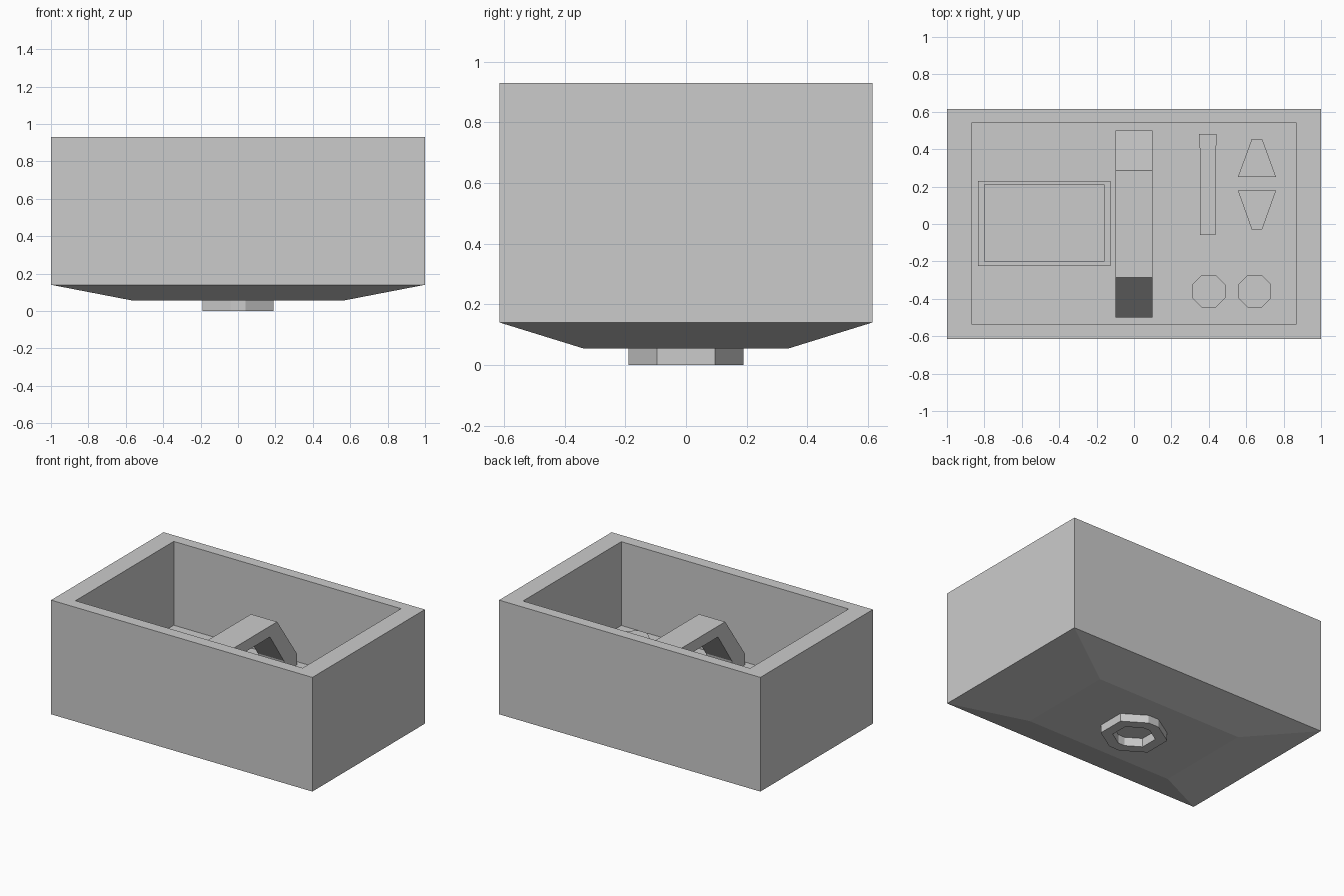
import bpy, bmesh
from math import pi, cos, sin

if "Cube" in bpy.data.objects:
    bpy.data.objects.remove(bpy.data.objects["Cube"])

FLOOR = 0.35
RIM = 0.93


def rect(x0, x1, y0, y1):
    return [(x0, y0), (x1, y0), (x1, y1), (x0, y1)]


def finish(name, bm):
    bmesh.ops.recalc_face_normals(bm, faces=bm.faces)
    mesh = bpy.data.meshes.new(name)
    bm.to_mesh(mesh)
    bm.free()
    ob = bpy.data.objects.new(name, mesh)
    bpy.context.collection.objects.link(ob)
    return ob


def loft(name, levels):
    """Closed or open solid through stacked outlines: [(outline, z), ...], capped at both ends."""
    bm = bmesh.new()
    rings = [[bm.verts.new((x, y, z)) for x, y in pts] for pts, z in levels]
    n = len(rings[0])
    for a, b in zip(rings, rings[1:]):
        for i in range(n):
            j = (i + 1) % n
            bm.faces.new((a[i], a[j], b[j], b[i]))
    bm.faces.new(rings[0])
    bm.faces.new(rings[-1])
    return finish(name, bm)


def prism(name, pts, z0, z1):
    return loft(name, [(pts, z0), (pts, z1)])


# Open case: tapered underside, walls, rim, inner walls and floor
inner = rect(-0.87, 0.87, -0.535, 0.54)
case = loft("case", [
    (rect(-0.56, 0.56, -0.34, 0.34), 0.055),
    (rect(-1, 1, -0.615, 0.615), 0.14),
    (rect(-1, 1, -0.615, 0.615), RIM),
    (inner, RIM),
    (inner, FLOOR),
])

# Octagonal socket under the case with a blind hole
oct_foot = [(0.19, -0.095), (0.19, 0.095), (0.04, 0.19), (-0.04, 0.19),
            (-0.19, 0.095), (-0.19, -0.095), (-0.04, -0.19), (0.04, -0.19)]
oct_hole = [(x * 0.64, y * 0.64) for x, y in oct_foot]
loft("socket", [(oct_foot, 0.06), (oct_foot, 0), (oct_hole, 0), (oct_hole, 0.2)])

# Hole through the underside so the socket is open
cutter = prism("socket_cutter", oct_hole, -0.05, 0.2)
cutter.hide_render = True
cut = case.modifiers.new("socket_hole", "BOOLEAN")
cut.operation = "DIFFERENCE"
cut.solver = "EXACT"
cut.object = cutter
bpy.context.view_layer.objects.active = case
case.select_set(True)
bpy.ops.object.modifier_apply(modifier=cut.name)
bpy.data.objects.remove(cutter)

# Bridge handle: arch profile in y-z, extruded along x
half = [(0.375, FLOOR), (0.5, FLOOR), (0.5, 0.43), (0.285, 0.73)]
under = [(0.207, 0.655), (0.36, 0.43)]
profile = half + [(-y, z) for y, z in reversed(half)] \
    + [(-y, z) for y, z in reversed(under)] + under
bm = bmesh.new()
face = bm.faces.new([bm.verts.new((-0.1, y, z)) for y, z in profile])
ext = bmesh.ops.extrude_face_region(bm, geom=[face])
bmesh.ops.translate(bm, vec=(0.2, 0, 0),
                    verts=[v for v in ext["geom"] if isinstance(v, bmesh.types.BMVert)])
finish("handle", bm)

# Screen with a raised border
outer = rect(-0.835, -0.125, -0.225, 0.23)
screen = rect(-0.8, -0.16, -0.2, 0.21)
loft("screen_frame", [(outer, FLOOR), (outer, 0.385), (screen, 0.385), (screen, 0.365)])

# Round buttons
for i, x in enumerate((0.40, 0.645)):
    r = 0.088 / cos(pi / 8)
    pts = [(x + r * cos(pi / 8 + k * pi / 4), -0.36 + r * sin(pi / 8 + k * pi / 4))
           for k in range(8)]
    prism(f"round_button_{i + 1}", pts, FLOOR, 0.40)

# Up and down buttons
for name, wide, narrow in (("up_button", 0.25, 0.455), ("down_button", 0.18, -0.03)):
    prism(name, [(0.555, wide), (0.76, wide), (0.685, narrow), (0.63, narrow)], FLOOR, 0.40)

# Slider strip with a wider head
prism("slider", [(0.353, -0.06), (0.435, -0.06), (0.435, 0.40), (0.44, 0.42),
                 (0.44, 0.48), (0.348, 0.48), (0.348, 0.42), (0.353, 0.40)], FLOOR, 0.39)
